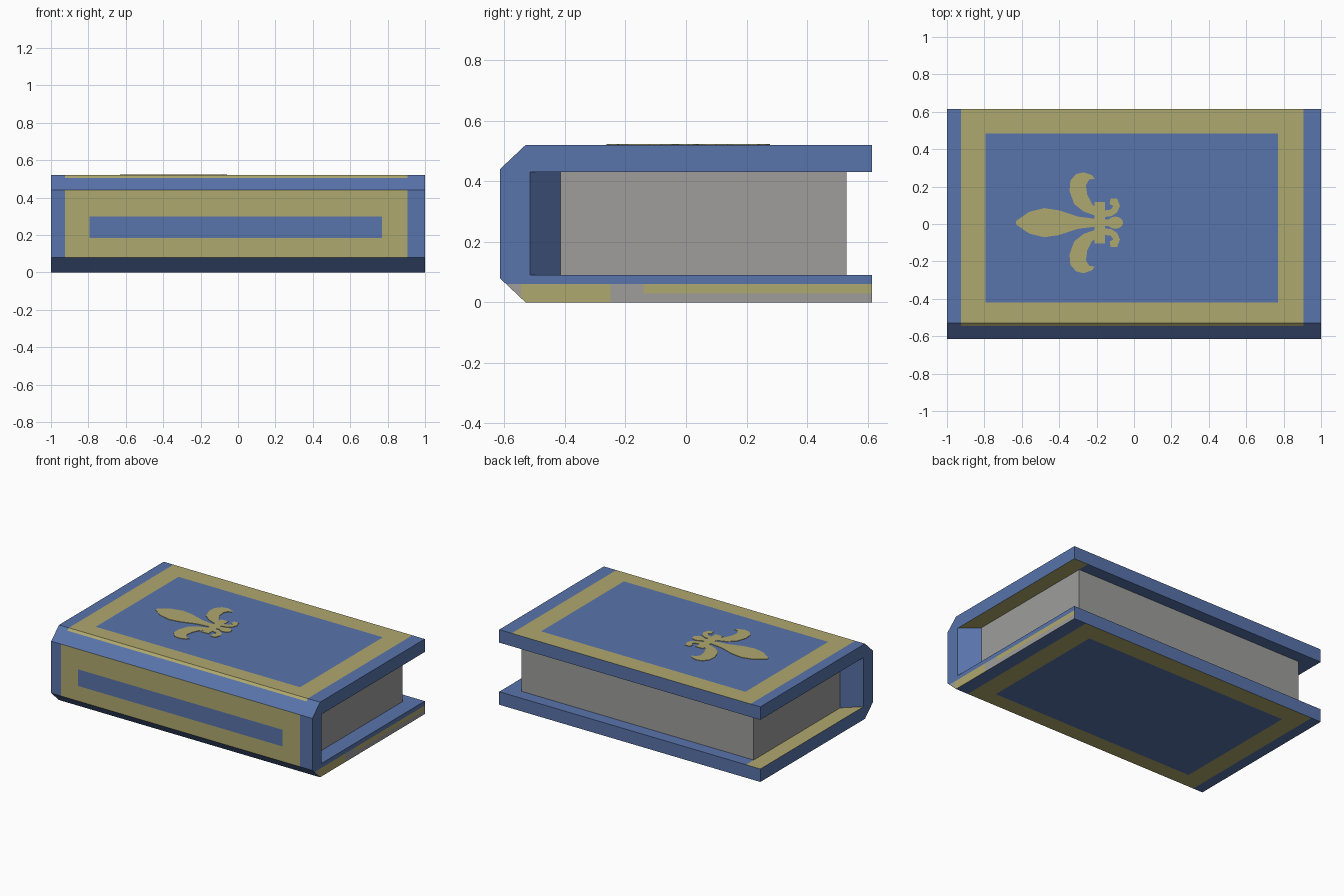
import bpy, bmesh, math
from mathutils import Vector

if "Cube" in bpy.data.objects:
    bpy.data.objects.remove(bpy.data.objects["Cube"])


def material(name, rgb):
    m = bpy.data.materials.new(name)
    m.diffuse_color = (*rgb, 1)
    m.use_nodes = True
    m.node_tree.nodes["Principled BSDF"].inputs["Base Color"].default_value = m.diffuse_color
    return m


BLUE = material("cover_blue", (0.098, 0.172, 0.405))
GOLD = material("dull_gold", (0.429, 0.392, 0.156))
GREY = material("page_grey", (0.342, 0.339, 0.335))


def finish(bm, name, mats):
    bmesh.ops.recalc_face_normals(bm, faces=bm.faces[:])
    mesh = bpy.data.meshes.new(name)
    bm.to_mesh(mesh)
    bm.free()
    for m in mats:
        mesh.materials.append(m)
    ob = bpy.data.objects.new(name, mesh)
    bpy.context.collection.objects.link(ob)
    return ob


def add_prism(bm, points, offset):
    """Extrude a closed outline by the offset vector."""
    face = bm.faces.new([bm.verts.new(p) for p in points])
    res = bmesh.ops.extrude_face_region(bm, geom=[face], use_keep_orig=True)
    moved = [g for g in res["geom"] if isinstance(g, bmesh.types.BMVert)]
    bmesh.ops.translate(bm, verts=moved, vec=offset)


# Cover: C-shaped section with chamfered spine, swept along x
section = [(0.615, 0.52), (-0.53, 0.52), (-0.615, 0.44), (-0.615, 0.08),
           (-0.53, 0), (0.615, 0), (0.615, 0.09), (-0.515, 0.09),
           (-0.515, 0.43), (0.615, 0.43)]
bm = bmesh.new()
add_prism(bm, [(-1, y, z) for y, z in section], (2, 0, 0))
bmesh.ops.recalc_face_normals(bm, faces=bm.faces[:])
bmesh.ops.triangulate(bm, faces=bm.faces[:])

# Cut the borders of the gold frames into the cover
cuts = {0: (-0.925, -0.89, -0.795, 0.77, 0.89, 0.905),
        1: (-0.545, -0.42, -0.25, -0.14, 0.485),
        2: (0.03, 0.06, 0.07, 0.185, 0.30)}
for axis, values in cuts.items():
    for v in values:
        co, no = Vector((0, 0, 0)), Vector((0, 0, 0))
        co[axis], no[axis] = v, 1
        bmesh.ops.bisect_plane(bm, geom=bm.verts[:] + bm.edges[:] + bm.faces[:],
                               dist=1e-5, plane_co=co, plane_no=no)
bmesh.ops.recalc_face_normals(bm, faces=bm.faces[:])


def cover_colour(c, n):
    in_frame = -0.925 < c.x < 0.905
    in_panel = -0.795 < c.x < 0.77
    if c.z > 0.45 and n.z > 0.5 or c.z < 0.001:        # outer boards
        panel = in_panel and -0.42 < c.y < 0.485
        return int(in_frame and c.y > -0.545 and not panel)
    if n.y < -0.9:                                     # spine
        panel = in_panel and 0.185 < c.z < 0.30
        return int(in_frame and not panel)
    if n.z > 0.9 and c.x < -0.89:                      # inside of lower board
        return 1
    if n.z < -0.9 and c.z > 0.4 and c.x > 0.89:        # inside of upper board
        return 1
    if n.x > 0.9 and c.z < 0.06:                       # worn lower edge
        gold = -0.545 < c.y < -0.25 or (c.y > -0.14 and c.z > 0.03)
        return 1 if gold else 2
    return 0


for f in bm.faces:
    f.material_index = cover_colour(f.calc_center_median(), f.normal)
finish(bm, "cover", [BLUE, GOLD, GREY])

# Spine liner with slanted ends, between spine and pages
bm = bmesh.new()
add_prism(bm, [(-1, -0.515, 0.09), (1, -0.515, 0.09), (0.89, -0.415, 0.09),
               (-0.89, -0.415, 0.09)], (0, 0, 0.34))
finish(bm, "spine_liner", [BLUE])

# Page block
bm = bmesh.new()
add_prism(bm, [(-0.89, -0.415, 0.09), (0.89, -0.415, 0.09), (0.89, 0.53, 0.09),
               (-0.89, 0.53, 0.09)], (0, 0, 0.34))
finish(bm, "pages", [GREY])

# Lily ornament: thin plates on the upper board, side parts mirrored
CY, Z, T = 0.007, 0.5195, 0.0035
petal_half = [(-0.63, 0.01), (-0.56, 0.058), (-0.48, 0.078), (-0.40, 0.066),
              (-0.30, 0.033), (-0.20, 0.02)]
petal = petal_half + [(x, -y) for x, y in reversed(petal_half)]
band = [(-0.21, -0.11), (-0.155, -0.11), (-0.155, 0.11), (-0.21, 0.11)]
bud = [(-0.10 + 0.042 * math.cos(a * math.pi / 6), 0.033 * math.sin(a * math.pi / 6))
       for a in range(12)]
stem = [(-0.16, -0.018), (-0.11, -0.018), (-0.11, 0.018), (-0.16, 0.018)]
side_petal = [(-0.20, 0.035), (-0.27, 0.06), (-0.32, 0.10), (-0.345, 0.17),
              (-0.34, 0.225), (-0.31, 0.26), (-0.27, 0.27), (-0.225, 0.255),
              (-0.21, 0.235), (-0.24, 0.23), (-0.257, 0.20), (-0.25, 0.15),
              (-0.225, 0.10), (-0.20, 0.08)]
curl = [(-0.16, 0.03), (-0.16, 0.065), (-0.125, 0.07), (-0.11, 0.09), (-0.13, 0.10),
        (-0.125, 0.13), (-0.09, 0.13), (-0.075, 0.09), (-0.09, 0.055), (-0.12, 0.035)]
bm = bmesh.new()
for shape in (petal, band, bud, stem):
    add_prism(bm, [(x, CY + y, Z) for x, y in shape], (0, 0, T))
for shape in (side_petal, curl):
    for s in (1, -1):
        add_prism(bm, [(x, CY + s * y, Z) for x, y in shape], (0, 0, T))
finish(bm, "lily_ornament", [GOLD])
